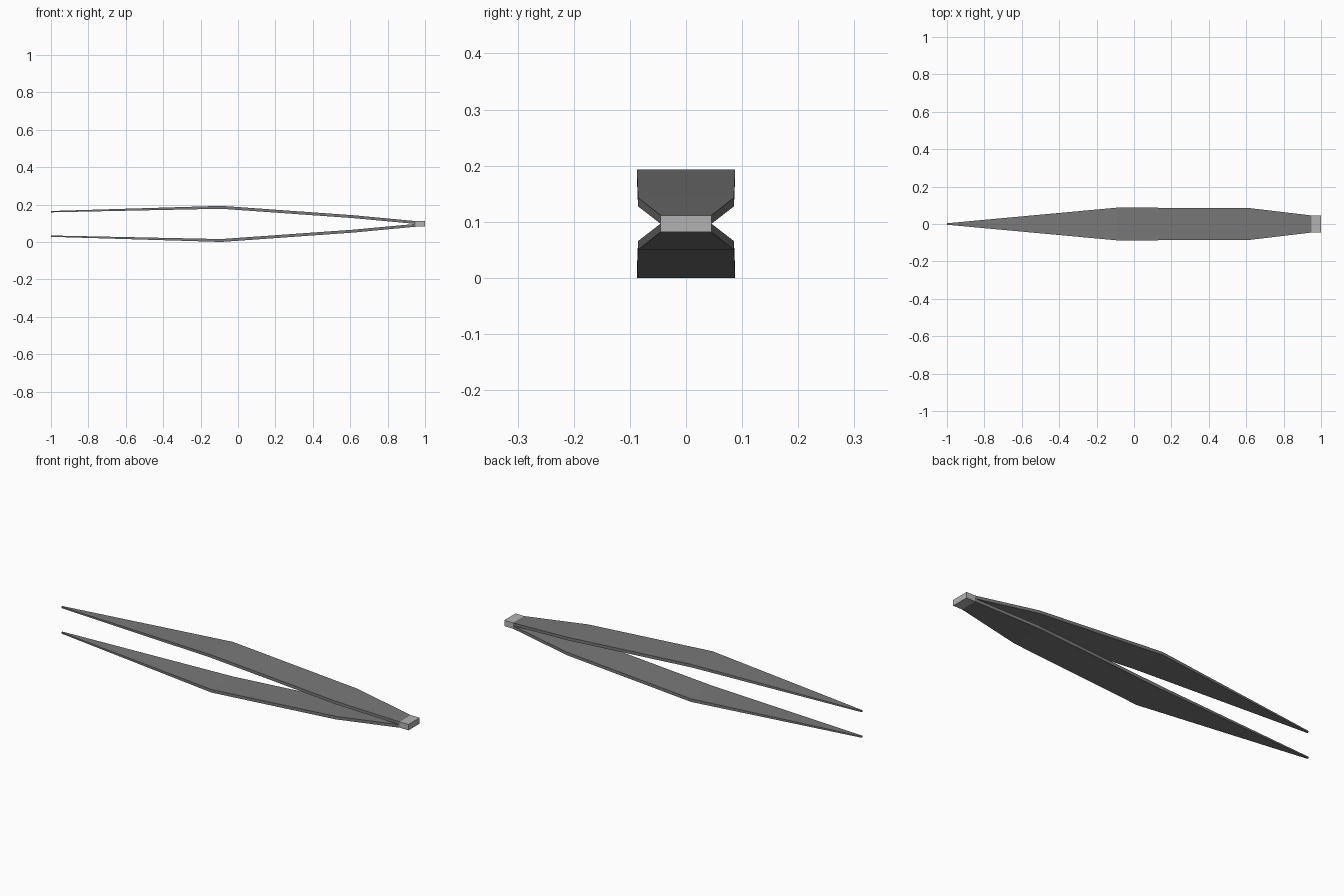
import bpy, bmesh

if "Cube" in bpy.data.objects:
    bpy.data.objects.remove(bpy.data.objects["Cube"])

MID = 0.0965  # height of the mirror plane between the arms

def material(name, value):
    m = bpy.data.materials.new(name)
    m.diffuse_color = (value, value, value, 1)
    m.use_nodes = True
    m.node_tree.nodes["Principled BSDF"].inputs["Base Color"].default_value = m.diffuse_color
    return m

dark_steel = material("dark steel", 0.19)
light_steel = material("light steel", 0.45)

def loft(name, stations, mat):
    """Skin rectangular sections given as (x, half width, bottom z, top z)."""
    bm = bmesh.new()
    rings = [[bm.verts.new((x, y, z)) for y, z in ((-w, b), (w, b), (w, t), (-w, t))]
             for x, w, b, t in stations]
    for r, s in zip(rings, rings[1:]):
        for i in range(4):
            j = (i + 1) % 4
            bm.faces.new((r[i], r[j], s[j], s[i]))
    bm.faces.new(rings[0])
    bm.faces.new(rings[-1])
    bmesh.ops.recalc_face_normals(bm, faces=bm.faces)
    me = bpy.data.meshes.new(name)
    bm.to_mesh(me)
    bm.free()
    me.materials.append(mat)
    ob = bpy.data.objects.new(name, me)
    bpy.context.collection.objects.link(ob)
    return ob

# Upper arm: pointed tip, bend, shoulder, root (heights above the mirror plane)
arm = [(-1.0, 0.004, 0.062, 0.069),
       (-0.09, 0.0875, 0.081, 0.0965),
       (0.615, 0.0855, 0.031, 0.0465),
       (0.95, 0.0455, 0.0, 0.015)]
loft("upper_arm", [(x, w, MID + b, MID + t) for x, w, b, t in arm], dark_steel)
loft("lower_arm", [(x, w, MID - t, MID - b) for x, w, b, t in arm], dark_steel)

# Block joining the arms
loft("end_block", [(0.95, 0.0455, MID - 0.015, MID + 0.015),
                   (1.0, 0.0455, MID - 0.015, MID + 0.015)], light_steel)
